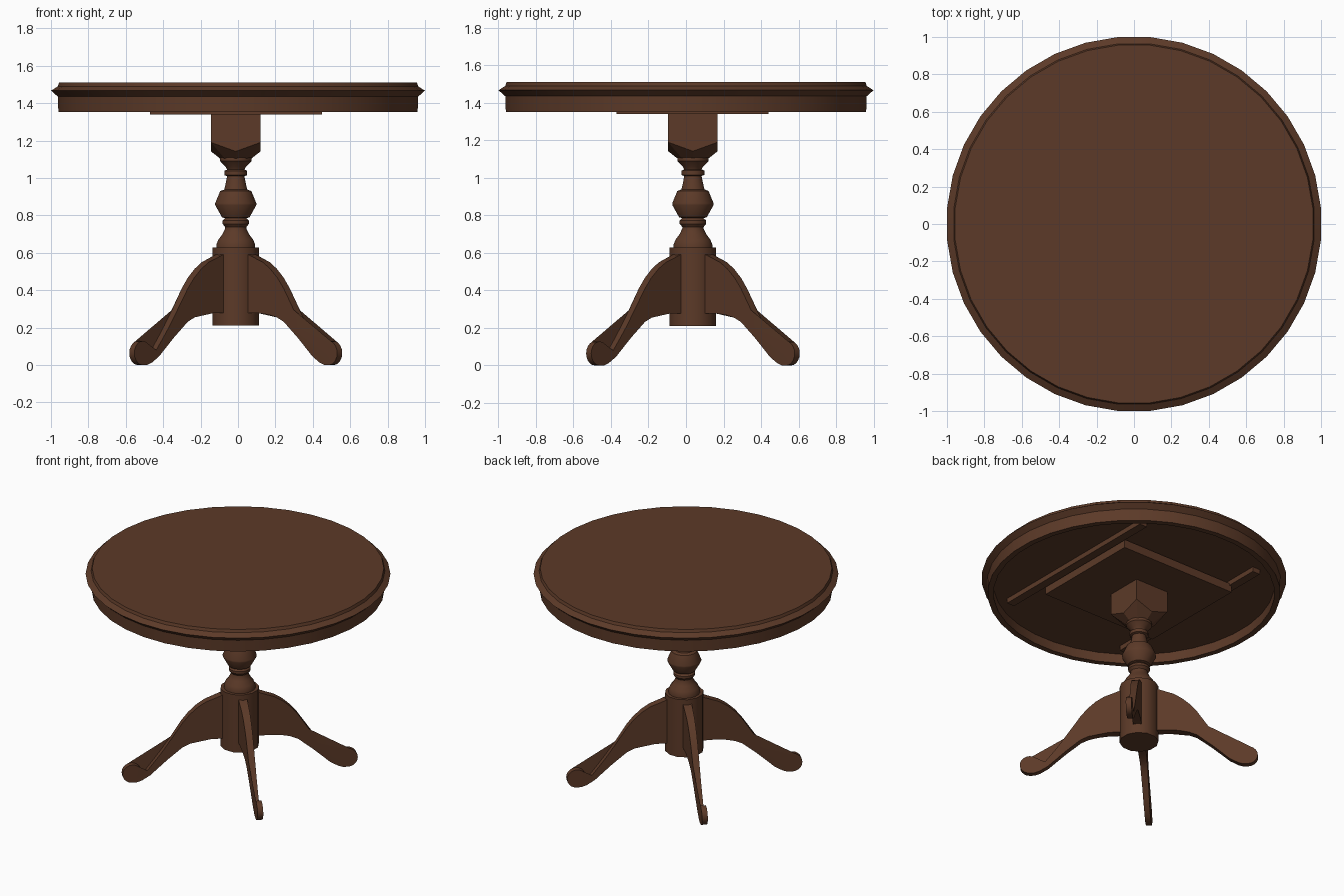
import bpy, bmesh, math

if "Cube" in bpy.data.objects:
    bpy.data.objects.remove(bpy.data.objects["Cube"])

wood = bpy.data.materials.new("dark brown wood")
wood.diffuse_color = (0.107, 0.042, 0.021, 1)
wood.use_nodes = True
wood.node_tree.nodes["Principled BSDF"].inputs["Base Color"].default_value = wood.diffuse_color
CX, CY = -0.012, 0.037      # the pedestal stands slightly off centre


def finish(bm, name, angle=35, loc=(0, 0, 0), rot=0):
    bmesh.ops.recalc_face_normals(bm, faces=bm.faces)
    me = bpy.data.meshes.new(name)
    bm.to_mesh(me)
    bm.free()
    ob = bpy.data.objects.new(name, me)
    ob.location = loc
    ob.rotation_euler.z = rot
    me.materials.append(wood)
    bpy.context.collection.objects.link(ob)
    bpy.ops.object.select_all(action='DESELECT')
    ob.select_set(True)
    bpy.context.view_layer.objects.active = ob
    if angle:
        bpy.ops.object.shade_smooth_by_angle(angle=math.radians(angle))
    return ob


def bridge(bm, a, b):
    n = len(a)
    for i in range(n):
        bm.faces.new((a[i], a[(i + 1) % n], b[(i + 1) % n], b[i]))


def lathe(name, profile, n, loc=(0, 0, 0), angle=35):
    """Turned part: rings from (radius, z), capped at both ends."""
    bm = bmesh.new()
    rings = []
    for r, z in profile:
        rings.append([bm.verts.new((r * math.cos(2 * math.pi * (i + .5) / n),
                                    r * math.sin(2 * math.pi * (i + .5) / n), z))
                      for i in range(n)])
    for a, b in zip(rings, rings[1:]):
        bridge(bm, a, b)
    bm.faces.new(rings[0])
    bm.faces.new(rings[-1])
    return finish(bm, name, angle, loc)


def box(name, x0, x1, y0, y1, z0, z1):
    bm = bmesh.new()
    bmesh.ops.create_cube(bm, size=1)
    for v in bm.verts:
        v.co = (x1 if v.co.x > 0 else x0, y1 if v.co.y > 0 else y0,
                z1 if v.co.z > 0 else z0)
    return finish(bm, name, 0)


# round top with moulded edge and hollow apron
lathe("table_top", [(.96, 1.51), (.967, 1.49), (1.003, 1.467), (.967, 1.435),
                    (.964, 1.352), (.925, 1.352), (.925, 1.42)], 36)

# mounting plate and two slide rails under the top
box("mounting_plate", -.47, .45, -.37, .44, 1.34, 1.40)
for side, x in (("left", -.48), ("right", .49)):
    box(side + "_slide_rail", x - .03, x + .03, -.68, .68, 1.385, 1.43)

# square block whose lower corners are turned to a cone
bm = bmesh.new()
h = .132
rings = []
for kind in ("top", "lower", "cone"):
    ring = []
    for i in range(8):
        a = math.pi / 4 * i
        corner = i % 2
        r = .085 if kind == "cone" else h * (math.sqrt(2) if corner else 1)
        z = {"top": 1.345, "lower": 1.19 if corner else 1.142, "cone": 1.105}[kind]
        ring.append(bm.verts.new((r * math.cos(a), r * math.sin(a), z)))
    rings.append(ring)
bridge(bm, rings[0], rings[1])
bridge(bm, rings[1], rings[2])
bm.faces.new(rings[0])
bm.faces.new(rings[2])
finish(bm, "top_block", 20, (CX, CY, 0))

# turned baluster
lathe("turned_column", [
    (.105, .62), (.105, .645), (.095, .67), (.072, .70), (.058, .73), (.058, .738),
    (.072, .755), (.072, .772), (.058, .785), (.075, .79), (.112, .855), (.112, .865),
    (.085, .93), (.063, .938), (.055, .97), (.047, 1.01), (.062, 1.015), (.062, 1.038),
    (.047, 1.045), (.055, 1.06), (.085, 1.09), (.085, 1.11)], 16, (CX, CY, 0))

# cylindrical hub holding the legs
lathe("leg_hub", [(.128, .21), (.128, .628)], 12, (CX, CY, 0))

# four scroll-footed legs on the diagonals
upper = [(.09, .597), (.12, .592), (.17, .572), (.23, .55), (.285, .515), (.34, .465),
         (.385, .41), (.46, .295), (.52, .21), (.573, .14), (.62, .08), (.65, .048)]
scroll = [(.722 + .064 * math.cos(math.radians(d)), .064 + .064 * math.sin(math.radians(d)))
          for d in range(180, -91, -18)]
lower = [(.69, .0), (.655, .012), (.60, .045), (.54, .1), (.485, .15), (.43, .195),
         (.385, .232), (.334, .255), (.27, .27), (.2, .277), (.09, .277)]
outline = upper + scroll + lower
for k, name in enumerate(("back_right", "back_left", "front_left", "front_right")):
    bm = bmesh.new()
    sides = []
    for s in (-1, 1):
        sides.append([bm.verts.new((u, s * (.031 - .012 * min(1, u / .6)), z))
                      for u, z in outline])
        bm.faces.new(sides[-1])
    bridge(bm, sides[0], sides[1])
    bmesh.ops.triangulate(bm, faces=[f for f in bm.faces if len(f.verts) > 4])
    finish(bm, name + "_leg", 30, (CX, CY, 0), math.pi / 4 + k * math.pi / 2)
